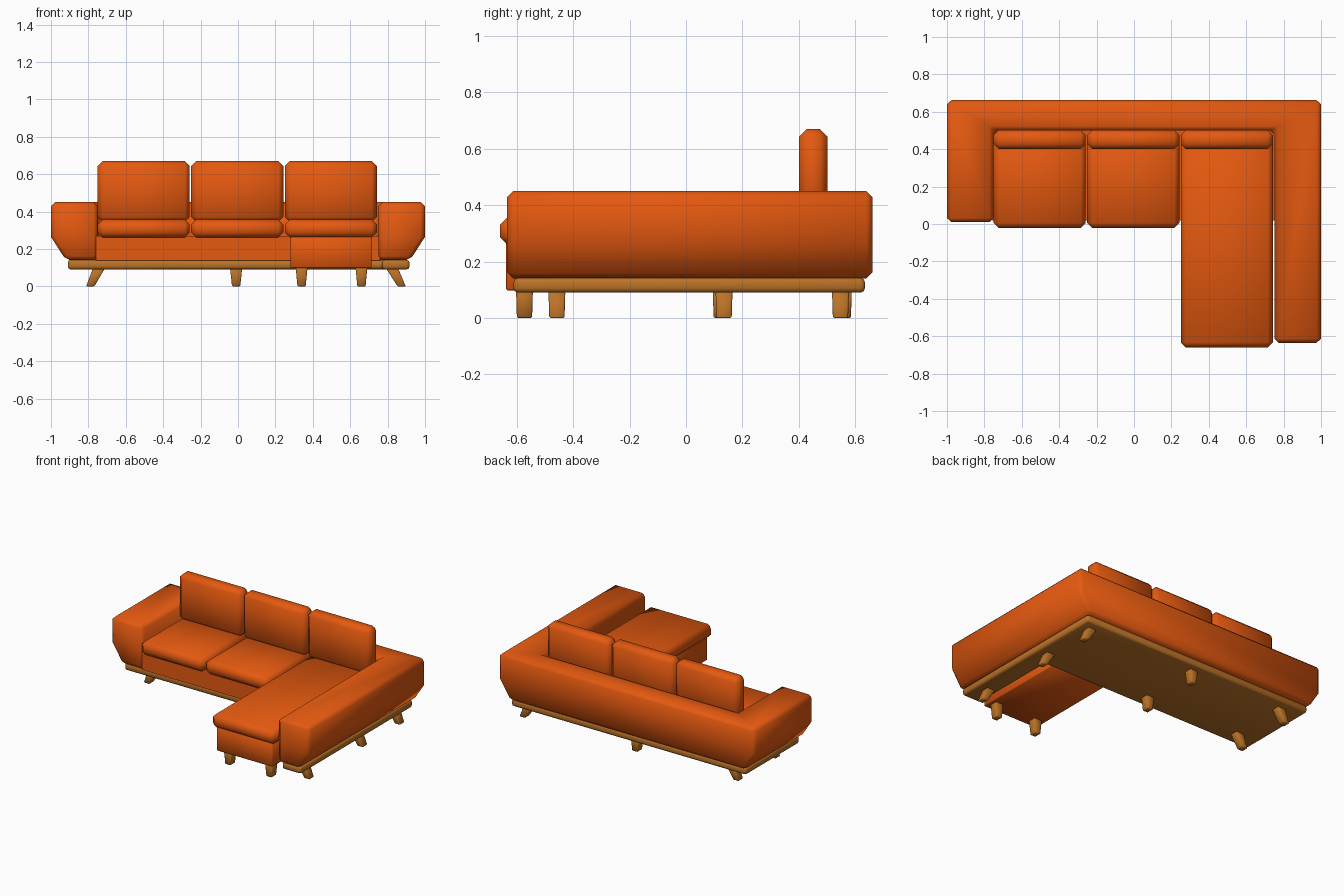
import bpy, bmesh, math

if "Cube" in bpy.data.objects:
    bpy.data.objects.remove(bpy.data.objects["Cube"])


def material(name, rgb):
    m = bpy.data.materials.new(name)
    m.diffuse_color = (*rgb, 1)
    m.use_nodes = True
    m.node_tree.nodes["Principled BSDF"].inputs["Base Color"].default_value = m.diffuse_color
    return m


FABRIC = material("orange fabric", (0.78, 0.10, 0.005))
WOOD = material("warm wood", (0.50, 0.17, 0.02))


def loft(name, rings, mat, bevel=0.0, segments=1):
    """Solid through matching rings of points, bottom to top."""
    bm = bmesh.new()
    loops = [[bm.verts.new(p) for p in ring] for ring in rings]
    n = len(loops[0])
    for a, b in zip(loops, loops[1:]):
        for i in range(n):
            j = (i + 1) % n
            bm.faces.new((a[i], a[j], b[j], b[i]))
    bm.faces.new(loops[0])
    bm.faces.new(loops[-1])
    bmesh.ops.recalc_face_normals(bm, faces=bm.faces)
    me = bpy.data.meshes.new(name)
    bm.to_mesh(me)
    bm.free()
    me.materials.append(mat)
    ob = bpy.data.objects.new(name, me)
    bpy.context.collection.objects.link(ob)
    bpy.ops.object.select_all(action='DESELECT')
    bpy.context.view_layer.objects.active = ob
    ob.select_set(True)
    if bevel:
        mod = ob.modifiers.new("soft edges", 'BEVEL')
        mod.width = bevel
        mod.segments = segments
        mod.limit_method = 'ANGLE'
        mod.angle_limit = math.radians(40)
        bpy.ops.object.modifier_apply(modifier=mod.name)
    bpy.ops.object.shade_smooth_by_angle(angle=math.radians(50))
    return ob


def rect(x0, x1, y0, y1, z):
    return [(x0, y0, z), (x1, y0, z), (x1, y1, z), (x0, y1, z)]


def box(name, x0, x1, y0, y1, z0, z1, mat, bevel=0.0, segments=1):
    return loft(name, [rect(x0, x1, y0, y1, z0), rect(x0, x1, y0, y1, z1)],
                mat, bevel, segments)


# Arms and back: one U-shaped shell, outer sides tucked in at the bottom
def shell_ring(x, z):
    return [(-x, 0.01, z), (-x, 0.662, z), (x, 0.662, z), (x, -0.635, z),
            (0.75, -0.635, z), (0.75, 0.50, z), (-0.75, 0.50, z), (-0.75, 0.01, z)]


loft("arms_and_back", [shell_ring(0.92, 0.14), shell_ring(1.0, 0.265),
                       shell_ring(1.0, 0.45)], FABRIC, 0.022)

# Upholstered bases under the seats
box("seat_base", -0.76, 0.76, 0.02, 0.51, 0.138, 0.27, FABRIC)
box("chaise_base", 0.28, 0.715, -0.638, 0.03, 0.098, 0.27, FABRIC, 0.006)

# Wooden L-shaped plinth
plan = [(-0.91, 0.035), (-0.91, 0.635), (0.917, 0.635), (0.917, -0.612),
        (0.77, -0.612), (0.77, 0.035)]
loft("plinth", [[(x, y, z) for x, y in plan] for z in (0.09, 0.142)],
     WOOD, 0.016, 2)

# Seat and back cushions
for i, side in enumerate(("left", "middle", "right")):
    x0 = -0.75 + 0.5 * i
    front = -0.66 if side == "right" else -0.022
    box(f"{side}_seat_cushion", x0, x0 + 0.492, front, 0.50, 0.26, 0.357,
        FABRIC, 0.027)
    box(f"{side}_back_cushion", x0, x0 + 0.492, 0.40, 0.502, 0.345, 0.67,
        FABRIC, 0.027)


# Legs: tapered blocks, splayed towards the sides under the arms
def leg(name, xtop, xbot, y, top):
    loft(name, [rect(xbot - 0.022, xbot + 0.022, y - 0.027, y + 0.027, 0),
                rect(xtop - 0.032, xtop + 0.032, y - 0.03, y + 0.03, top)],
         WOOD, 0.005)


for y, tag in ((0.135, "front"), (0.548, "rear")):
    leg(f"left_{tag}_leg", -0.745, -0.79, y, 0.094)
    leg(f"middle_{tag}_leg", -0.01, -0.01, y - 0.01 if tag == "front" else y + 0.01, 0.094)
for y, tag in ((-0.458, "front"), (0.135, "centre"), (0.548, "rear")):
    leg(f"right_{tag}_leg", 0.825, 0.875, y, 0.094)
for x, tag in ((0.34, "left"), (0.66, "right")):
    leg(f"chaise_{tag}_leg", x, x, -0.573, 0.104)
